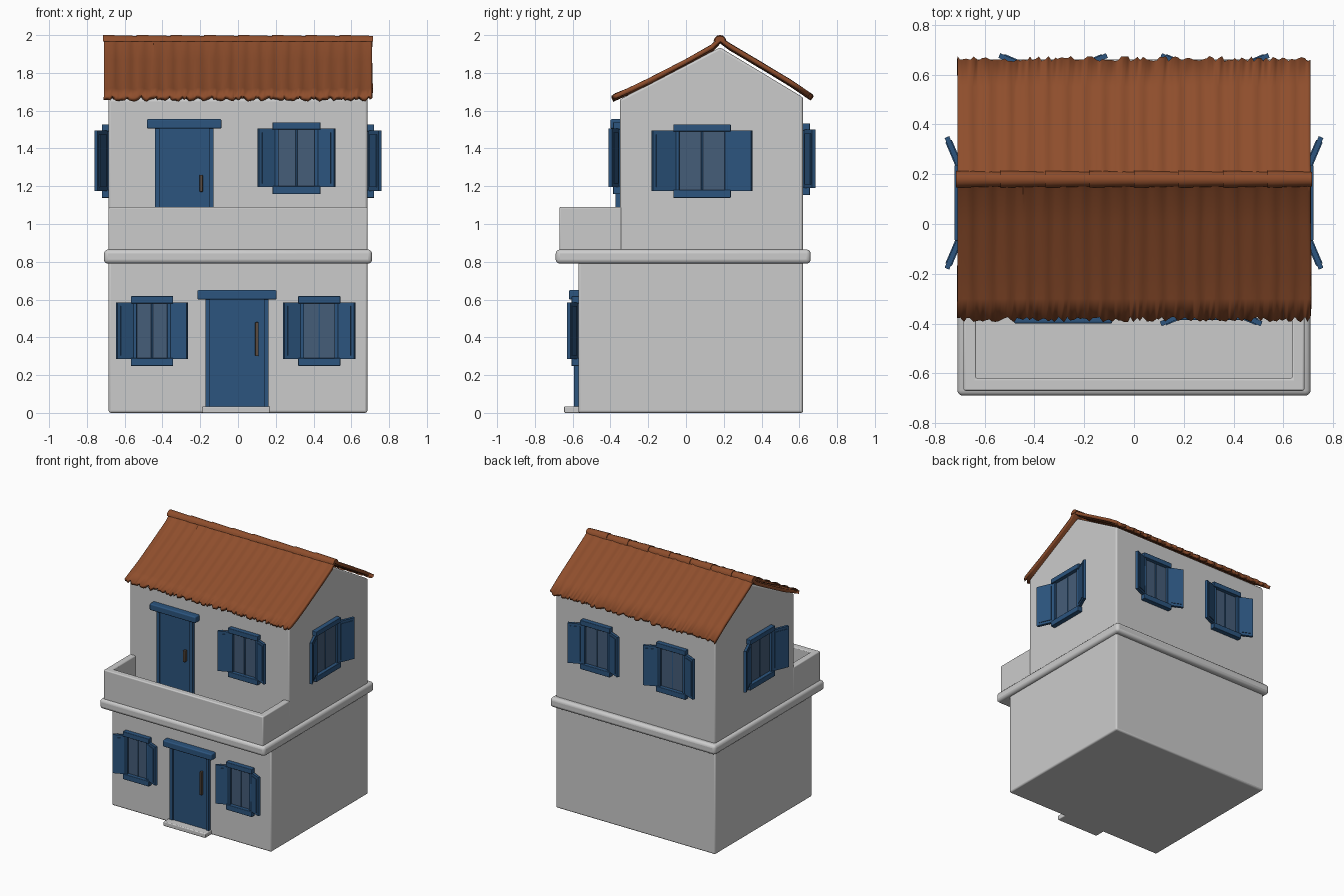
import bpy, bmesh, math, random
from mathutils import Matrix, Vector

if "Cube" in bpy.data.objects:
    bpy.data.objects.remove(bpy.data.objects["Cube"])

random.seed(4)


def material(name, rgb):
    m = bpy.data.materials.new(name)
    m.diffuse_color = (*rgb, 1)
    m.use_nodes = True
    m.node_tree.nodes["Principled BSDF"].inputs["Base Color"].default_value = m.diffuse_color
    return m


BLUE = material("blue_paint", (0.025, 0.09, 0.21))
GLASS = material("window_glass", (0.06, 0.11, 0.19))
TILE = material("clay_tile", (0.27, 0.075, 0.025))
BRASS = material("handle_metal", (0.10, 0.07, 0.05))


def finish(name, bm, mat=None, bevel=0.0):
    bmesh.ops.recalc_face_normals(bm, faces=bm.faces)
    me = bpy.data.meshes.new(name)
    bm.to_mesh(me)
    bm.free()
    ob = bpy.data.objects.new(name, me)
    bpy.context.collection.objects.link(ob)
    if mat:
        me.materials.append(mat)
    bpy.ops.object.select_all(action='DESELECT')
    ob.select_set(True)
    bpy.context.view_layer.objects.active = ob
    if bevel:
        b = ob.modifiers.new("soft_edges", 'BEVEL')
        b.width, b.segments = bevel, 3
    bpy.ops.object.shade_smooth_by_angle(angle=math.radians(35))
    return ob


def add_box(bm, lo, hi, mat=Matrix()):
    lo, hi = Vector(lo), Vector(hi)
    m = mat @ Matrix.Translation((lo + hi) / 2) @ Matrix.Diagonal((*(hi - lo), 1))
    bmesh.ops.create_cube(bm, size=1, matrix=m)


def box(name, lo, hi, mat=None, bevel=0.0, frame=Matrix()):
    bm = bmesh.new()
    add_box(bm, lo, hi, frame)
    return finish(name, bm, mat, bevel)


def prism(name, points, direction, mat=None, bevel=0.0):
    bm = bmesh.new()
    face = bm.faces.new([bm.verts.new(p) for p in points])
    new = bmesh.ops.extrude_face_region(bm, geom=[face])["geom"]
    bmesh.ops.translate(bm, vec=direction, verts=[v for v in new if isinstance(v, bmesh.types.BMVert)])
    return finish(name, bm, mat, bevel)


# Walls: ground floor, gabled upper floor, band and balcony parapet
box("ground_floor", (-0.685, -0.57, 0), (0.685, 0.62, 0.82), bevel=0.012)
gable = [(-0.35, 0.82), (0.62, 0.82), (0.62, 1.67), (0.18, 1.935), (-0.35, 1.66)]
prism("upper_floor", [(-0.685, y, z) for y, z in gable], (1.37, 0, 0), bevel=0.012)
box("floor_band", (-0.71, -0.69, 0.79), (0.71, 0.66, 0.865), bevel=0.022)
u_shape = [(-0.685, -0.34), (-0.685, -0.67), (0.685, -0.67), (0.685, -0.34),
           (0.635, -0.34), (0.635, -0.62), (-0.635, -0.62), (-0.635, -0.34)]
prism("balcony_parapet", [(x, y, 0.84) for x, y in u_shape], (0, 0, 0.25), bevel=0.008)
box("door_step", (-0.19, -0.645, 0), (0.17, -0.55, 0.035), bevel=0.006)

# Roof: rippled sheet with ragged eaves, thickened downwards
profile = [(-0.385, 1.68), (-0.3, 1.717), (-0.2, 1.765), (0, 1.868), (0.13, 1.942), (0.18, 1.985),
           (0.24, 1.947), (0.4, 1.852), (0.55, 1.762), (0.665, 1.685)]
bm = bmesh.new()
NX = 112
rows = []
for j, (y, z) in enumerate(profile):
    row = []
    eave = j in (0, len(profile) - 1)
    for i in range(NX + 1):
        x = -0.71 + 1.42 * i / NX
        jag = random.uniform(-0.012, 0.01) if eave else 0
        side = math.copysign(1, y - 0.18)
        ripple = 0.005 * math.sin(2 * math.pi * x / 0.076) + random.uniform(-0.002, 0.002)
        if eave or 0 < i < NX:
            x += random.uniform(-0.003, 0.003)
        row.append(bm.verts.new((x, y + side * jag, z + ripple - 0.6 * jag)))
    rows.append(row)
for a, b in zip(rows, rows[1:]):
    for i in range(NX):
        bm.faces.new((a[i], a[i + 1], b[i + 1], b[i]))
roof = finish("tiled_roof", bm, TILE)
if roof.data.polygons[0].normal.z < 0:
    roof.data.flip_normals()
solid = roof.modifiers.new("thickness", 'SOLIDIFY')
solid.thickness, solid.offset = 0.024, -1

# Ridge: row of raised cap tiles
bm = bmesh.new()
for i in range(8):
    x0 = -0.715 + i * 0.17875
    ends = []
    for x, r in ((x0, 0.034), (x0 + 0.17875, 0.029)):
        ends.append([bm.verts.new((x, 0.18 + r * math.cos(t), 1.967 + r * math.sin(t)))
                     for t in [math.pi * k / 6 for k in range(7)]])
    for k in range(6):
        bm.faces.new((ends[0][k], ends[0][k + 1], ends[1][k + 1], ends[1][k]))
    bm.faces.new(ends[0])
    bm.faces.new(ends[1])
    bm.faces.new((ends[0][0], ends[0][6], ends[1][6], ends[1][0]))
finish("ridge_tiles", bm, TILE)


def wall_frame(origin, turn):
    """Local x runs along the wall, -y points out of it."""
    return Matrix.Translation(origin) @ Matrix.Rotation(math.radians(turn), 4, 'Z')


def window(name, origin, turn, w, h, sw):
    f = wall_frame(origin, turn)
    bm = bmesh.new()
    x, z, t = w / 2, h / 2, 0.02
    # Frame with a narrow centre bar
    for s in (-1, 1):
        add_box(bm, (s * (x - t / 2) - t / 2, -0.025, -z), (s * (x - t / 2) + t / 2, 0.02, z), f)
    add_box(bm, (-0.005, -0.012, -z), (0.005, 0.01, z), f)
    # Lintel and sill
    add_box(bm, (-x - 0.012, -0.036, z - 0.005), (x + 0.012, 0.02, z + 0.033), f)
    add_box(bm, (-x - 0.012, -0.036, -z - 0.037), (x + 0.012, 0.02, -z + 0.005), f)
    finish(name + "_frame", bm, BLUE, 0.004)
    box(name + "_pane", (-x, -0.008, -z), (x, 0.01, z), GLASS, frame=f)
    # Half-open shutters hinged at the frame sides
    bm = bmesh.new()
    for s in (-1, 1):
        hinge = f @ Matrix.Translation((s * x, -0.014, 0)) @ Matrix.Rotation(-s * math.radians(23), 4, 'Z')
        a, b = sorted((0, s * sw))
        add_box(bm, (a, -0.01, -z), (b, 0.01, z), hinge)
        add_box(bm, (a + 0.018, -0.014, -z + 0.02), (b - 0.018, 0.014, z - 0.02), hinge)
    finish(name + "_shutters", bm, BLUE)


window("ground_window_left", (-0.455, -0.57, 0.435), 0, 0.20, 0.30, 0.095)
window("ground_window_right", (0.43, -0.57, 0.435), 0, 0.20, 0.30, 0.095)
window("upper_window_front", (0.31, -0.35, 1.35), 0, 0.23, 0.31, 0.095)
window("side_window_right", (0.685, 0.085, 1.335), 90, 0.28, 0.32, 0.135)
window("side_window_left", (-0.685, 0.085, 1.335), -90, 0.28, 0.32, 0.135)
for x, side in ((-0.325, "left"), (0.325, "right")):
    window("back_window_" + side, (x, 0.62, 1.345), 180, 0.23, 0.31, 0.11)


def door(name, x, y, z0, z1, w, handle_x, handle_z, handle_h):
    f = wall_frame((x, y, 0), 0)
    bm = bmesh.new()
    add_box(bm, (-w / 2, -0.012, z0), (w / 2, 0.02, z1), f)
    for s in (-1, 1):
        e = s * (w / 2 - 0.01)
        add_box(bm, (e - 0.012, -0.022, z0), (e + 0.012, 0.02, z1), f)
    finish(name + "_panel", bm, BLUE)
    box(name + "_lintel", (-w / 2 - 0.045, -0.05, z1 - 0.005), (w / 2 + 0.045, 0.02, z1 + 0.045),
        BLUE, 0.008, f)
    box(name + "_handle", (handle_x - 0.009, -0.035, handle_z), (handle_x + 0.009, -0.01, handle_z + handle_h),
        BRASS, 0.004, f)


door("ground_door", -0.005, -0.57, 0.03, 0.605, 0.33, 0.105, 0.30, 0.18)
door("balcony_door", -0.285, -0.35, 0.86, 1.51, 0.305, 0.09, 1.17, 0.09)
